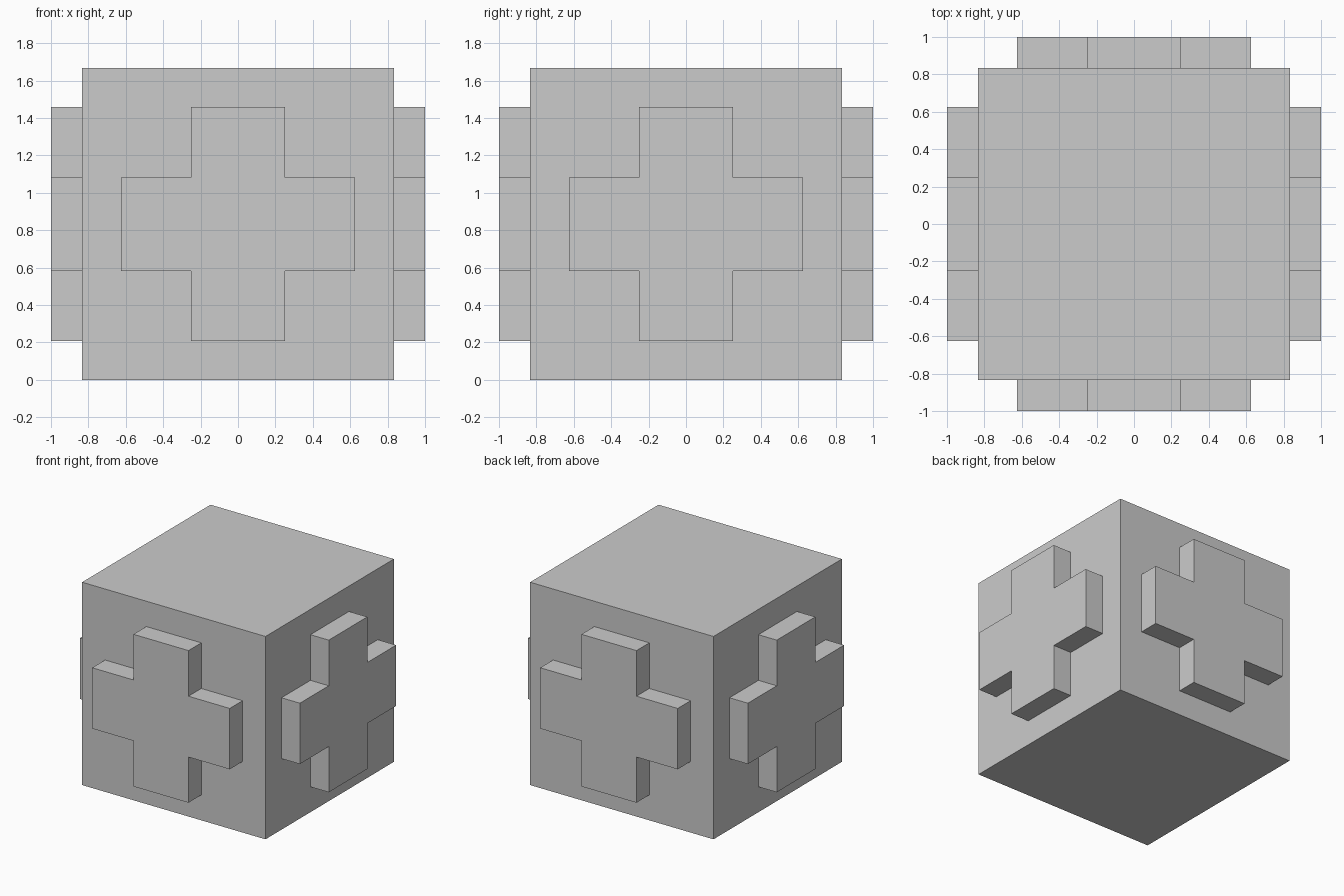
import bpy, bmesh
from math import pi
from mathutils import Matrix, Vector

if "Cube" in bpy.data.objects:
    bpy.data.objects.remove(bpy.data.objects["Cube"])

HALF = 5 / 6             # half side of the cube
ARM, REACH = 0.25, 0.625  # half width and half length of the cross arms
OUTER, SINK = 1.0, 0.02   # outer face of the cross, depth sunk into the cube


def add_object(name, bm):
    bmesh.ops.recalc_face_normals(bm, faces=bm.faces[:])
    mesh = bpy.data.meshes.new(name)
    bm.to_mesh(mesh)
    bm.free()
    obj = bpy.data.objects.new(name, mesh)
    bpy.context.collection.objects.link(obj)
    return obj


def raised_cross(name, angle):
    # Cross outline on the front side, one corner triple per quarter turn
    outline = []
    for q in range(4):
        for p in ((REACH, -ARM), (REACH, ARM), (ARM, ARM)):
            v = Matrix.Rotation(q * pi / 2, 2) @ Vector(p)
            outline.append((v.x, -HALF + SINK, v.y + HALF))
    bm = bmesh.new()
    face = bm.faces.new([bm.verts.new(p) for p in outline])
    ext = bmesh.ops.extrude_face_region(bm, geom=[face], use_keep_orig=True)
    verts = [g for g in ext["geom"] if isinstance(g, bmesh.types.BMVert)]
    bmesh.ops.translate(bm, verts=verts, vec=(0, -(OUTER - HALF + SINK), 0))
    # Turn to its side of the cube
    bm.transform(Matrix.Rotation(angle, 4, 'Z'))
    return add_object(name, bm)


# Main cube
bm = bmesh.new()
bmesh.ops.create_cube(bm, size=2 * HALF, matrix=Matrix.Translation((0, 0, HALF)))
add_object("cube_body", bm)

# One raised cross on each upright side
for i, side in enumerate(("front", "right", "back", "left")):
    raised_cross(side + "_cross", i * pi / 2)
